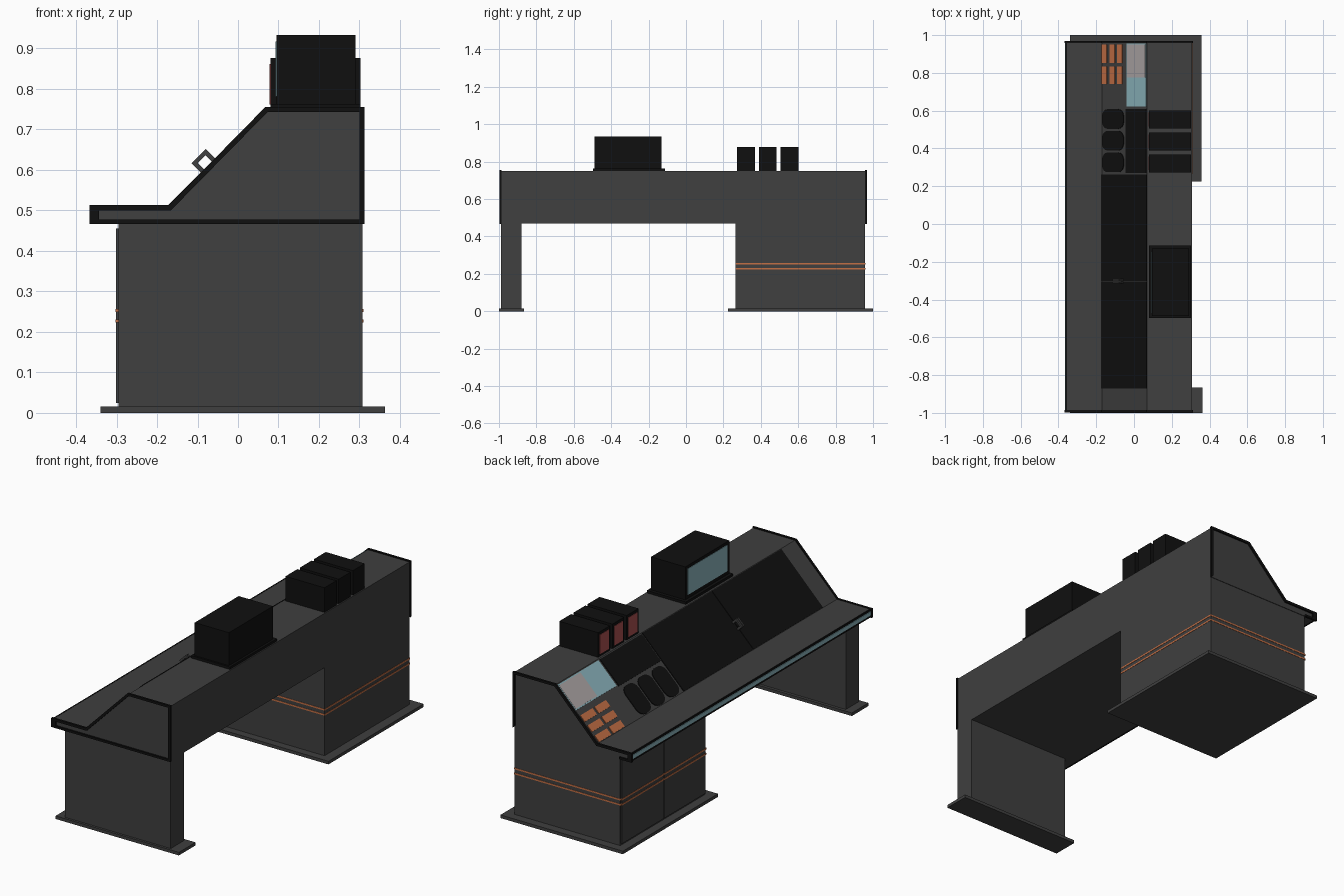
import bpy, bmesh, math
from mathutils import Matrix, Vector

if "Cube" in bpy.data.objects:
    bpy.data.objects.remove(bpy.data.objects["Cube"])


def material(name, rgb):
    m = bpy.data.materials.new(name)
    m.diffuse_color = (*rgb, 1)
    m.use_nodes = True
    m.node_tree.nodes["Principled BSDF"].inputs["Base Color"].default_value = m.diffuse_color
    return m


GREY = material("dark_grey", (0.05, 0.05, 0.05))
BLACK = material("black", (0.005, 0.005, 0.005))
TEAL = material("screen_teal", (0.26, 0.46, 0.51))
PALE = material("readout_pale", (0.42, 0.38, 0.38))
ORANGE = material("orange", (0.55, 0.16, 0.06))
RED = material("screen_red", (0.40, 0.08, 0.08))


def finish(bm, name, mat):
    bmesh.ops.recalc_face_normals(bm, faces=bm.faces)
    me = bpy.data.meshes.new(name)
    bm.to_mesh(me)
    bm.free()
    me.materials.append(mat)
    ob = bpy.data.objects.new(name, me)
    bpy.context.collection.objects.link(ob)
    return ob


def box(name, x, y, z, mat, rounding=0):
    """Box from (min, max) ranges; rounding bevels the upright edges."""
    bm = bmesh.new()
    bmesh.ops.create_cube(bm, size=1)
    for v in bm.verts:
        v.co = Vector([(r[0] + r[1]) / 2 + c * (r[1] - r[0]) for c, r in zip(v.co, (x, y, z))])
    if rounding:
        upright = [e for e in bm.edges if abs(e.verts[0].co.z - e.verts[1].co.z) > 1e-5]
        bmesh.ops.bevel(bm, geom=upright, offset=rounding, segments=4, profile=0.5, affect='EDGES')
    return finish(bm, name, mat)


def slope_box(name, x, y, h, mat, rounding=0):
    """Box lying on the 45 degree panel; x is given as seen from above, h is height off it."""
    s = math.sqrt(2)
    ob = box(name, (x[0] * s, x[1] * s), y, h, mat, rounding)
    ob.data.transform(Matrix.Translation((0, 0, 0.68)) @ Matrix.Rotation(-math.pi / 4, 4, 'Y'))
    return ob


def prism(name, loops, y, mat):
    """Extrude one or more x-z outlines along y."""
    bm = bmesh.new()
    for pts in loops:
        a = [bm.verts.new((px, y[0], pz)) for px, pz in pts]
        b = [bm.verts.new((px, y[1], pz)) for px, pz in pts]
        bm.faces.new(a)
        bm.faces.new(b[::-1])
        for i in range(len(pts)):
            j = (i + 1) % len(pts)
            bm.faces.new((a[i], b[i], b[j], a[j]))
    return finish(bm, name, mat)


# Desk body
prism("desk_body", [[(-0.357, 0.47), (0.308, 0.47), (0.308, 0.75), (0.07, 0.75),
                     (-0.17, 0.51), (-0.357, 0.51)]], (-0.988, 0.96), GREY)

# Black end trims: full ring on one end, open underneath on the cabinet end
outer = [(-0.295, 0.466), (-0.367, 0.466), (-0.367, 0.513), (-0.171, 0.513),
         (0.067, 0.755), (0.312, 0.755), (0.312, 0.466)]
inner = [(-0.295, 0.477), (-0.343, 0.477), (-0.343, 0.5), (-0.166, 0.5),
         (0.073, 0.743), (0.30, 0.743), (0.30, 0.477)]
n = len(outer)
quads = [[outer[i], outer[(i + 1) % n], inner[(i + 1) % n], inner[i]] for i in range(n)]
prism("end_trim_leg_side", quads, (-0.997, -0.986), BLACK)
prism("end_trim_cabinet_side", quads[:-1], (0.957, 0.968), BLACK)

# Front lip with light strip
box("front_lip", (-0.362, -0.356), (-0.988, 0.96), (0.468, 0.511), BLACK)
box("lip_light_strip", (-0.365, -0.361), (-0.986, 0.957), (0.48, 0.50), TEAL)

# Supports and floor plates
box("side_leg", (-0.295, 0.308), (-0.988, -0.88), (0.01, 0.475), GREY)
box("leg_foot_plate", (-0.34, 0.363), (-1.0, -0.865), (0, 0.016), GREY)
box("cabinet", (-0.295, 0.308), (0.265, 0.957), (0.01, 0.475), GREY)
box("cabinet_foot_plate", (-0.34, 0.358), (0.225, 1.0), (0, 0.016), GREY)
for i, y in enumerate([(0.272, 0.607), (0.615, 0.95)]):
    box(f"cabinet_door_{i + 1}", (-0.301, -0.293), y, (0.025, 0.455), GREY)

# Orange stripes around the cabinet
for i, z in enumerate((0.223, 0.249)):
    box(f"cabinet_stripe_{i + 1}", (-0.3025, 0.3095), (0.2635, 0.9585), (z, z + 0.008), ORANGE)

# Sloped lids and their handle
for i, y in enumerate([(-0.87, -0.305), (-0.302, 0.262)]):
    slope_box(f"sloped_lid_{i + 1}", (-0.169, 0.068), y, (-0.005, 0.004), BLACK)
for i, y in enumerate((-0.315, -0.301)):
    ys = (y, y + 0.009)
    for j, x in enumerate((-0.089, -0.062)):
        slope_box(f"handle_{i + 1}_post_{j + 1}", (x, x + 0.008), ys, (0, 0.036), GREY)
    slope_box(f"handle_{i + 1}_grip", (-0.089, -0.054), ys, (0.026, 0.036), GREY)

# Sloped control area: dark panel, rounded pads, readout and keys
slope_box("control_panel", (-0.043, 0.066), (0.27, 0.61), (-0.005, 0.004), BLACK)
for i in range(3):
    y = 0.274 + i * 0.115
    slope_box(f"rounded_pad_{i + 1}", (-0.167, -0.053), (y, y + 0.104), (-0.005, 0.004), BLACK, 0.04)
slope_box("readout_screen", (-0.038, 0.066), (0.622, 0.955), (-0.005, 0.003), TEAL)
slope_box("readout_data_block", (-0.034, 0.062), (0.775, 0.95), (0, 0.004), PALE)
for i in range(3):
    for j, y in enumerate([(0.742, 0.835), (0.852, 0.95)]):
        x = -0.168 + i * 0.041
        slope_box(f"key_{i + 1}_{j + 1}", (x, x + 0.026), y, (-0.005, 0.004), ORANGE)

# Large monitor
box("monitor_base", (0.08, 0.302), (-0.497, -0.113), (0.745, 0.763), BLACK)
box("monitor_case", (0.095, 0.29), (-0.488, -0.13), (0.76, 0.933), BLACK)
box("monitor_screen", (0.093, 0.1), (-0.47, -0.148), (0.782, 0.917), TEAL)

# Three small monitors
for i in range(3):
    y = 0.273 + i * 0.116
    box(f"small_monitor_{i + 1}", (0.08, 0.302), (y, y + 0.096), (0.745, 0.877), BLACK)
    box(f"small_screen_{i + 1}", (0.078, 0.085), (y + 0.012, y + 0.084), (0.762, 0.862), RED)
